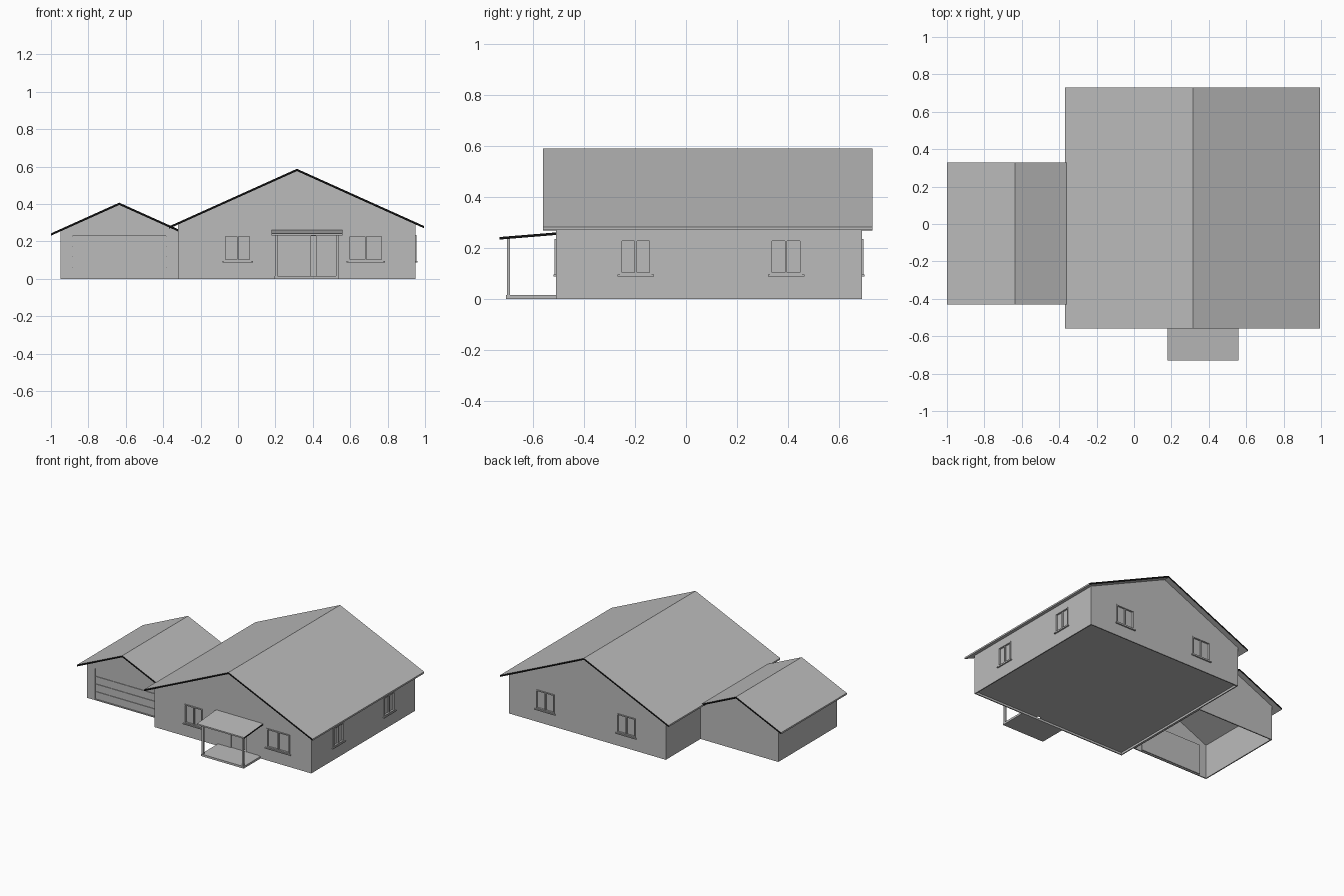
import bpy
from mathutils import Vector

cube = bpy.data.objects.get("Cube")
if cube:
    bpy.data.objects.remove(cube)


def material(name, value):
    m = bpy.data.materials.new(name)
    m.use_nodes = True
    colour = (value, value, value, 1)
    m.diffuse_color = colour
    m.node_tree.nodes["Principled BSDF"].inputs["Base Color"].default_value = colour
    return m


GREY = material("plain grey", 0.5)
BLACK = material("black roof edge", 0.005)


def prism(name, profile, y0, y1):
    """Extrude an (x, z) outline along y."""
    n = len(profile)
    verts = [(x, y, z) for y in (y0, y1) for x, z in profile]
    faces = [tuple(range(n)), tuple(reversed(range(n, 2 * n)))]
    faces += [(i, i + n, (i + 1) % n + n, (i + 1) % n) for i in range(n)]
    mesh = bpy.data.meshes.new(name)
    mesh.from_pydata(verts, [], faces)
    mesh.materials.append(GREY)
    obj = bpy.data.objects.new(name, mesh)
    bpy.context.collection.objects.link(obj)
    return obj


def box(name, x0, x1, y0, y1, z0, z1):
    return prism(name, [(x0, z0), (x1, z0), (x1, z1), (x0, z1)], y0, y1)


def cut(target, cutter):
    mod = target.modifiers.new("opening", "BOOLEAN")
    mod.operation = "DIFFERENCE"
    mod.solver = "EXACT"
    mod.object = cutter
    cutter.hide_render = True
    cutter.hide_set(True)


def gable(x0, x1, ridge_x, ridge_z, slope, bottom):
    """House-shaped outline under a roof of the given slope."""
    return [(x0, bottom), (x1, bottom), (x1, ridge_z - slope * (x1 - ridge_x)),
            (ridge_x, ridge_z), (x0, ridge_z - slope * (ridge_x - x0))]


def roof(name, x0, x1, ridge_x, ridge_z, slope, y0, y1, thick=0.012):
    top = gable(x0, x1, ridge_x, ridge_z, slope, 0)[2:]
    obj = prism(name, [(x, z - thick) for x, z in reversed(top)] + top, y0, y1)
    obj.data.materials.append(BLACK)
    for p in obj.data.polygons:         # dark gable ends
        p.material_index = int(abs(p.normal.y) > 0.9)
    return obj


# Main house, with the floor set a little above the ground
SLOPE = 0.45
main = prism("main_walls", gable(-0.32, 0.95, 0.315, 0.577, SLOPE, 0), -0.51, 0.69)
cut(main, box("floor_cutter", -0.312, 0.942, -0.502, 0.682, -0.1, 0.015))
roof("main_roof", -0.37, 0.995, 0.315, 0.588, SLOPE, -0.56, 0.73)

# Garage, hollow and open underneath
garage = prism("garage_walls", gable(-0.95, -0.321, -0.635, 0.397, SLOPE, 0), -0.39, 0.29)
cut(garage, prism("garage_cutter", gable(-0.942, -0.329, -0.635, 0.389, SLOPE, -0.1),
                  -0.382, 0.282))
cut(garage, box("garage_door_cutter", -0.885, -0.385, -0.45, -0.35, 0.008, 0.23))
roof("garage_roof", -1.0, -0.321, -0.635, 0.407, SLOPE, -0.43, 0.33)
for i in range(4):
    z = 0.008 + i * 0.0555
    box("garage_door_panel", -0.885, -0.385, -0.385, -0.377, z, z + 0.053)
box("garage_door_backing", -0.885, -0.385, -0.379, -0.375, 0.008, 0.23)


# Windows: a recessed pane, proud frame, centre bar and sill
def window(side, centre, width):
    lo, hi, z0, z1, f = centre - width / 2, centre + width / 2, 0.095, 0.235, 0.008

    def part(name, a0, a1, d0, d1, b0, b1):
        # d is the distance outwards from the wall
        if side == "front":
            return box(name, a0, a1, -0.51 - d1, -0.51 - d0, b0, b1)
        if side == "back":
            return box(name, a0, a1, 0.69 + d0, 0.69 + d1, b0, b1)
        return box(name, 0.95 + d0, 0.95 + d1, a0, a1, b0, b1)

    cut(main, part("window_cutter", lo + f, hi - f, -0.008, 0.05, z0 + f, z1 - f))
    for a in (lo, hi - f):
        part("window_jamb", a, a + f, -0.002, 0.005, z0, z1)
    for b in (z0, z1 - f):
        part("window_rail", lo + f, hi - f, -0.002, 0.005, b, b + f)
    part("window_bar", centre - f / 2, centre + f / 2, -0.009, 0.002, z0 + f, z1 - f)
    part("window_sill", lo - 0.009, hi + 0.009, -0.002, 0.01, z0 - 0.007, z0)


window("front", -0.002, 0.145)
window("front", 0.683, 0.187)
window("back", 0.0, 0.15)
window("back", 0.655, 0.15)
window("side", -0.197, 0.125)
window("side", 0.392, 0.125)

# Entrance: recessed opening with door, side panel and narrow gap
cut(main, box("entrance_cutter", 0.3, 0.52, -0.55, -0.49, 0.015, 0.23))
box("entrance_side_panel", 0.3, 0.39, -0.505, -0.49, 0.015, 0.23)
box("front_door", 0.417, 0.52, -0.505, -0.49, 0.015, 0.23)

# Porch
box("porch_slab", 0.195, 0.54, -0.705, -0.509, 0, 0.015)
for x in (0.198, 0.523):
    box("porch_post", x, x + 0.014, -0.702, -0.69, 0.015, 0.24)
porch = box("porch_roof", 0.18, 0.56, -0.73, -0.509, 0.232, 0.242)
for v in porch.data.vertices:           # lift the rear edge
    if v.co.y > -0.6:
        v.co.z += 0.018
porch.data.materials.append(BLACK)
for p in porch.data.polygons:
    p.material_index = int(abs(p.normal.x) > 0.9)
